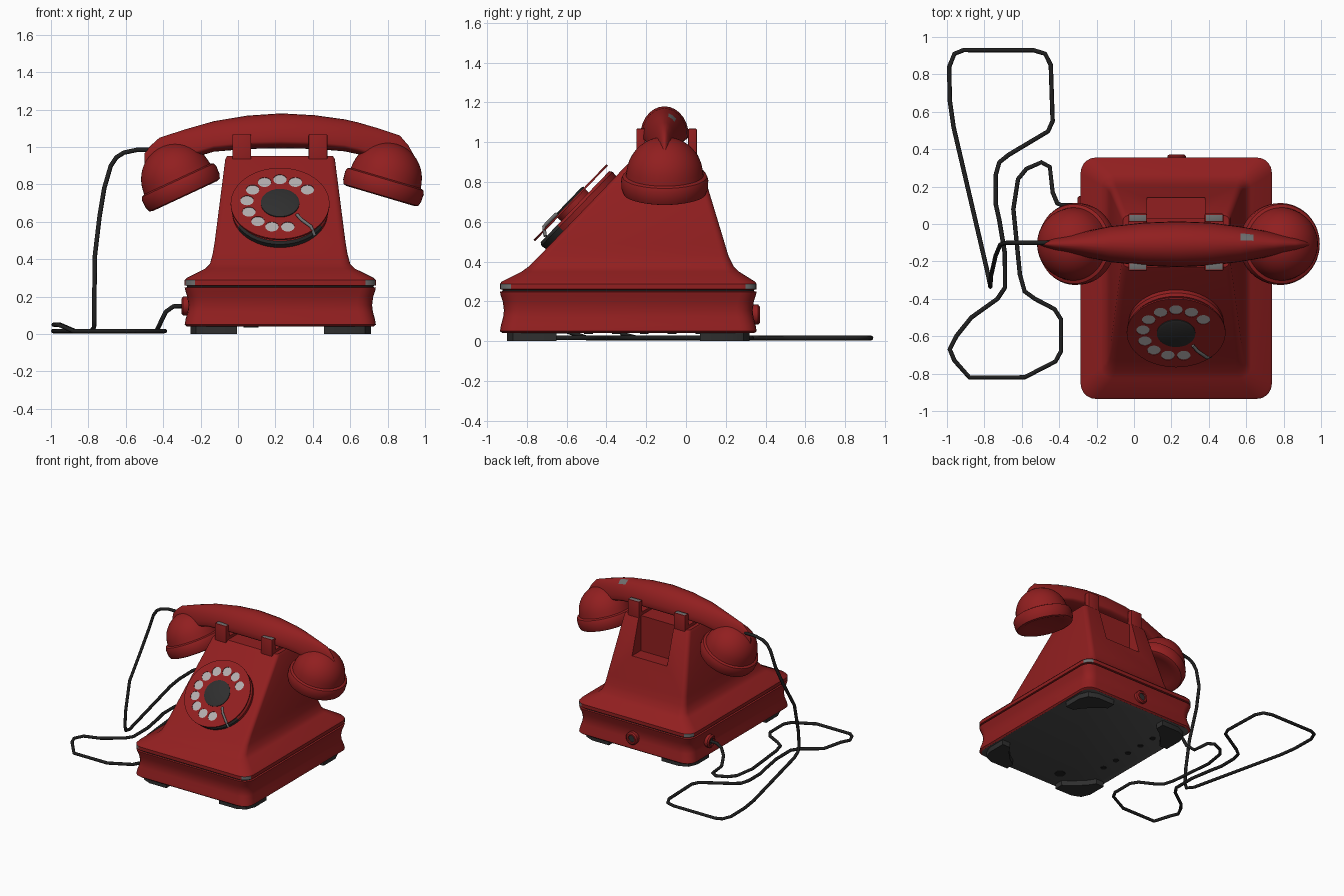
import bpy, bmesh, math
from mathutils import Matrix, Vector

if "Cube" in bpy.data.objects:
    bpy.data.objects.remove(bpy.data.objects["Cube"])


def material(name, r, g, b):
    m = bpy.data.materials.new(name)
    m.diffuse_color = (r, g, b, 1)
    m.use_nodes = True
    m.node_tree.nodes["Principled BSDF"].inputs["Base Color"].default_value = m.diffuse_color
    return m


RED = material("red shell", 0.285, 0.0135, 0.014)
DARK = material("dark grey", 0.028, 0.028, 0.028)
BLACK = material("cord black", 0.014, 0.014, 0.014)
LIGHT = material("light grey", 0.45, 0.42, 0.42)
GREY = material("worn grey", 0.16, 0.16, 0.16)
UNDER = material("underside grey", 0.08, 0.08, 0.08)


def finish(name, bm, mats, matrix=None, angle=35):
    bmesh.ops.recalc_face_normals(bm, faces=bm.faces)
    me = bpy.data.meshes.new(name)
    bm.to_mesh(me)
    bm.free()
    ob = bpy.data.objects.new(name, me)
    bpy.context.collection.objects.link(ob)
    for m in mats:
        me.materials.append(m)
    if matrix:
        ob.matrix_world = matrix
    smooth(ob, angle)
    return ob


def smooth(ob, angle=35):
    bpy.ops.object.select_all(action='DESELECT')
    ob.select_set(True)
    bpy.context.view_layer.objects.active = ob
    bpy.ops.object.shade_smooth_by_angle(angle=math.radians(angle))


def loft(rings):
    """Skin a list of closed rings with equal point counts and cap both ends."""
    bm = bmesh.new()
    rows = [[bm.verts.new(p) for p in r] for r in rings]
    n = len(rows[0])
    for a, b in zip(rows, rows[1:]):
        for i in range(n):
            bm.faces.new((a[i], a[(i + 1) % n], b[(i + 1) % n], b[i]))
    bm.faces.new(rows[0])
    bm.faces.new(rows[-1])
    return bm


def rounded_rect(x0, x1, y0, y1, z, r, n=5):
    pts = []
    for k, (cx, cy) in enumerate(((x1 - r, y1 - r), (x0 + r, y1 - r), (x0 + r, y0 + r), (x1 - r, y0 + r))):
        for i in range(n + 1):
            a = math.pi / 2 * (k + i / n)
            pts.append((cx + r * math.cos(a), cy + r * math.sin(a), z))
    return pts


def lathe(name, profile, mats, matrix, seg=48):
    rings = [[(r * math.cos(2 * math.pi * i / seg), r * math.sin(2 * math.pi * i / seg), z)
              for i in range(seg)] for r, z in profile]
    return finish(name, loft(rings), mats, matrix)


def box(name, x0, x1, y0, y1, z0, z1, mats, bevel=0.0):
    bm = bmesh.new()
    bmesh.ops.create_cube(bm, size=1)
    for v in bm.verts:
        v.co = ((x0 + x1) / 2 + v.co.x * (x1 - x0), (y0 + y1) / 2 + v.co.y * (y1 - y0),
                (z0 + z1) / 2 + v.co.z * (z1 - z0))
    if bevel:
        bmesh.ops.bevel(bm, geom=bm.edges[:], offset=bevel, segments=2, affect='EDGES', profile=0.5)
    return finish(name, bm, mats)


# Shell: concave plinth, seam groove, rim and tapering body
BX0, BX1, BY0, BY1 = -0.285, 0.737, -0.935, 0.355
rings = [rounded_rect(BX0 + i, BX1 - i, BY0 + i, BY1 - i, z, 0.08) for i, z in (
    (0.012, 0.04), (0.0, 0.05), (0.005, 0.08), (0.016, 0.12), (0.02, 0.155), (0.014, 0.2), (0.004, 0.23),
    (0.0, 0.248), (0.012, 0.251), (0.012, 0.258), (0.0, 0.261), (0.0, 0.288), (0.01, 0.3))]
rings += [rounded_rect(*s) for s in (
    (-0.175, 0.625, -0.825, 0.265, 0.35, 0.06), (-0.15, 0.60, -0.79, 0.24, 0.375, 0.05),
    (-0.135, 0.585, -0.735, 0.213, 0.43, 0.04), (-0.125, 0.575, -0.678, 0.195, 0.49, 0.035),
    (-0.068, 0.518, -0.25, 0.06, 0.935, 0.03), (-0.058, 0.508, -0.23, 0.045, 0.952, 0.025))]
shell = finish("phone_body", loft(rings), [RED, DARK, GREY, UNDER])
cutter = box("handle_recess_cutter", 0.07, 0.38, 0.03, 0.5, 0.67, 1.2, [RED])
cutter.hide_render = True
mod = shell.modifiers.new("recess", 'BOOLEAN')
mod.object = cutter
mod.solver = 'EXACT'
bpy.context.view_layer.objects.active = shell
bpy.ops.object.modifier_apply(modifier="recess")
bpy.data.objects.remove(cutter)
for p in shell.data.polygons:
    c = p.center
    if p.normal.z < -0.9 and c.z < 0.045:
        p.material_index = 3
    elif 0.2505 < c.z < 0.2585:
        p.material_index = 1
    elif 0.262 < c.z < 0.287 and min(abs(p.normal.x), abs(p.normal.y)) > 0.3:
        p.material_index = 2  # worn rim corners
smooth(shell)

# Corner feet and underside vents
for sx, cx in ((1, -0.255), (-1, 0.71)):
    for sy, cy in ((1, -0.9), (-1, 0.32)):
        plan = ((0.1, 0), (0.25, 0), (0.25, 0.07), (0.19, 0.11), (0.11, 0.19), (0.07, 0.25), (0, 0.25), (0, 0.1),
                (0.03, 0.03))
        foot = loft([[(cx + sx * x, cy + sy * y, z) for x, y in plan] for z in (0.0, 0.045)])
        finish("corner_foot", foot, [DARK])
for x, y, r in [(-0.12, -0.49 + 0.14 * i, 0.022) for i in range(5)] + [(0.07, -0.76, 0.04)]:
    lathe("underside_vent", [(r, 0.036), (r, 0.041)], [BLACK], Matrix.Translation((x, y, 0)), 16)

# Cradle prongs with worn tops
for x0 in (-0.03, 0.378):
    for y0, y1 in ((-0.25, -0.205), (0.01, 0.055)):
        prong = box("cradle_prong", x0, x0 + 0.1, y0, y1, 0.88, 1.068, [RED, GREY], 0.006)
        for p in prong.data.polygons:
            p.material_index = int(p.normal.z > 0.95)
    box("cradle_saddle", x0, x0 + 0.1, -0.22, 0.03, 0.93, 0.975, [RED])

# Dial, built in a frame lying on the sloping front
n = Vector((0, -0.72, 0.694)).normalized()
u = Vector((0, 0.694, 0.72)).normalized()
D = Matrix.Identity(4)
for col, v in enumerate((Vector((1, 0, 0)), u, n, Vector((0.225, -0.526, 0.644)))):
    for row in range(3):
        D[row][col] = v[row]
base = lathe("dial_base", [(0.25, -0.03), (0.258, 0.03), (0.248, 0.045)], [RED, DARK], D)
for p in base.data.polygons:  # dark lower edge
    p.material_index = int(p.center.y < -0.12)
lathe("dial_post", [(0.1, 0.03), (0.1, 0.07)], [RED], D)
lathe("dial_hub", [(0.103, 0.07), (0.103, 0.084), (0.09, 0.089)], [DARK], D)


def circle_spline(cu, cx, cy, r, seg):
    sp = cu.splines.new('POLY')
    sp.points.add(seg - 1)
    for i, p in enumerate(sp.points):
        a = 2 * math.pi * i / seg
        p.co = (cx + r * math.cos(a), cy + r * math.sin(a), 0, 1)
    sp.use_cyclic_u = True


cu = bpy.data.curves.new("finger_wheel", 'CURVE')
cu.dimensions = '2D'
cu.fill_mode = 'BOTH'
cu.extrude = 0.005
circle_spline(cu, 0, 0, 0.264, 64)
for i in range(10):
    a = math.radians(35 + 27.6 * i)
    x, y = 0.178 * math.cos(a), 0.178 * math.sin(a)
    circle_spline(cu, x, y, 0.036, 20)
    lathe("number_disc", [(0.036, 0.07), (0.036, 0.076)], [LIGHT], D @ Matrix.Translation((x, y, 0)), 20)
cu.materials.append(RED)
wheel = bpy.data.objects.new("finger_wheel", cu)
bpy.context.collection.objects.link(wheel)
wheel.matrix_world = D @ Matrix.Translation((0, 0, 0.074))


def tube(name, pts, radius, mat, matrix=None):
    c = bpy.data.curves.new(name, 'CURVE')
    c.dimensions = '3D'
    c.bevel_depth = radius
    c.bevel_resolution = 2
    c.use_fill_caps = True
    sp = c.splines.new('POLY')
    sp.points.add(len(pts) - 1)
    for p, co in zip(sp.points, pts):
        p.co = (*co, 1)
    c.materials.append(mat)
    ob = bpy.data.objects.new(name, c)
    bpy.context.collection.objects.link(ob)
    if matrix:
        ob.matrix_world = matrix


tube("finger_stop", [(0.09, -0.09, 0.086), (0.115, -0.13, 0.088), (0.165, -0.18, 0.088), (0.185, -0.21, 0.05)],
     0.009, GREY, D)

# Handset grip: arched loft with a flat-bottomed section, (x, top, bottom, half width)
grip = []
for x, zt, zb, hw in ((-0.5, 0.965, 0.88, 0.006), (-0.47, 1.005, 0.87, 0.02), (-0.42, 1.05, 0.88, 0.038),
                      (-0.28, 1.095, 0.93, 0.065), (-0.13, 1.138, 0.975, 0.095), (0.05, 1.168, 0.99, 0.115),
                      (0.23, 1.18, 0.993, 0.122), (0.41, 1.17, 0.99, 0.115), (0.57, 1.148, 0.977, 0.094),
                      (0.64, 1.132, 0.962, 0.082),
                      (0.75, 1.1, 0.93, 0.062), (0.865, 1.062, 0.88, 0.038), (0.91, 1.01, 0.87, 0.025),
                      (0.955, 0.93, 0.85, 0.008)):
    ring = []
    zm = zb + 0.2 * (zt - zb)
    for i in range(28):
        t = 2 * math.pi * i / 28
        s = math.sin(t)
        ring.append((x, -0.108 + hw * math.cos(t), zm + s * (zt - zm if s > 0 else zm - zb)))
    grip.append(ring)
handset = finish("handset_grip", loft(grip), [RED, GREY], angle=50)
for p in handset.data.polygons:  # worn patch behind the ridge
    c = p.center
    p.material_index = int(0.57 < c.x < 0.64 and -0.09 < c.y < -0.05 and c.z > 1.05)

# Ear and mouth cups
cup = [(0.06, 0.02), (0.14, 0.012), (0.19, 0.0), (0.208, 0.006), (0.217, 0.03), (0.219, 0.075), (0.212, 0.093),
       (0.195, 0.1)]
cup += [(0.193 * math.cos(math.radians(a)), 0.1 + 0.193 * math.sin(math.radians(a))) for a in range(8, 89, 8)]
for name, x, tilt in (("left_cup", -0.283, -25), ("right_cup", 0.762, 16.5)):
    lathe(name, cup, [RED], Matrix.Translation((x, -0.107, 0.738)) @ Matrix.Rotation(math.radians(tilt), 4, 'Y'))

# Cord sockets on the left and the back
ring_profile = [(0.05, -0.03), (0.05, 0.025), (0.04, 0.034), (0.028, 0.034), (0.026, 0.02)]
for name, place in (("left_socket", Matrix.Translation((-0.268, 0.1, 0.15)) @ Matrix.Rotation(-math.pi / 2, 4, 'Y')),
                    ("back_socket", Matrix.Translation((0.228, 0.338, 0.133)) @ Matrix.Rotation(-math.pi / 2, 4, 'X'))):
    lathe(name, ring_profile, [RED], place, 24)
    lathe(name + "_hole", [(0.027, 0.0), (0.027, 0.024)], [DARK], place, 24)

# Cord: hangs from the handset, loops on the table, returns to the socket
drop = [(-0.45, -0.1, 0.985), (-0.54, -0.1, 0.985), (-0.61, -0.1, 0.97), (-0.65, -0.1, 0.945), (-0.68, -0.1, 0.9),
        (-0.715, -0.11, 0.78), (-0.74, -0.17, 0.63), (-0.765, -0.28, 0.42), (-0.768, -0.325, 0.2),
        (-0.768, -0.335, 0.08), (-0.77, -0.32, 0.035)]
floor = [(-0.785, -0.25), (-0.965, 0.52), (-0.985, 0.66), (-0.988, 0.84), (-0.96, 0.91), (-0.91, 0.93), (-0.54, 0.93),
         (-0.475, 0.91), (-0.445, 0.85), (-0.435, 0.55), (-0.46, 0.495), (-0.67, 0.37), (-0.72, 0.33), (-0.74, 0.26),
         (-0.74, 0.11), (-0.72, 0.02), (-0.69, -0.16), (-0.69, -0.34), (-0.73, -0.4), (-0.87, -0.5),
         (-0.95, -0.6), (-0.985, -0.67), (-0.96, -0.73), (-0.88, -0.82), (-0.585, -0.82), (-0.42, -0.735),
         (-0.39, -0.68), (-0.39, -0.51), (-0.425, -0.455), (-0.53, -0.4), (-0.585, -0.36), (-0.61, -0.27),
         (-0.645, 0.08), (-0.62, 0.24), (-0.575, 0.295), (-0.495, 0.33), (-0.45, 0.305), (-0.435, 0.17)]
laid = [(x, y, 0.05 if x < -0.94 and -0.75 < y < -0.55 else 0.016) for x, y in floor]
rise = [(-0.41, 0.11, 0.07), (-0.385, 0.1, 0.12), (-0.345, 0.1, 0.148), (-0.26, 0.1, 0.15)]
tube("cord", drop + laid + rise, 0.012, BLACK)
